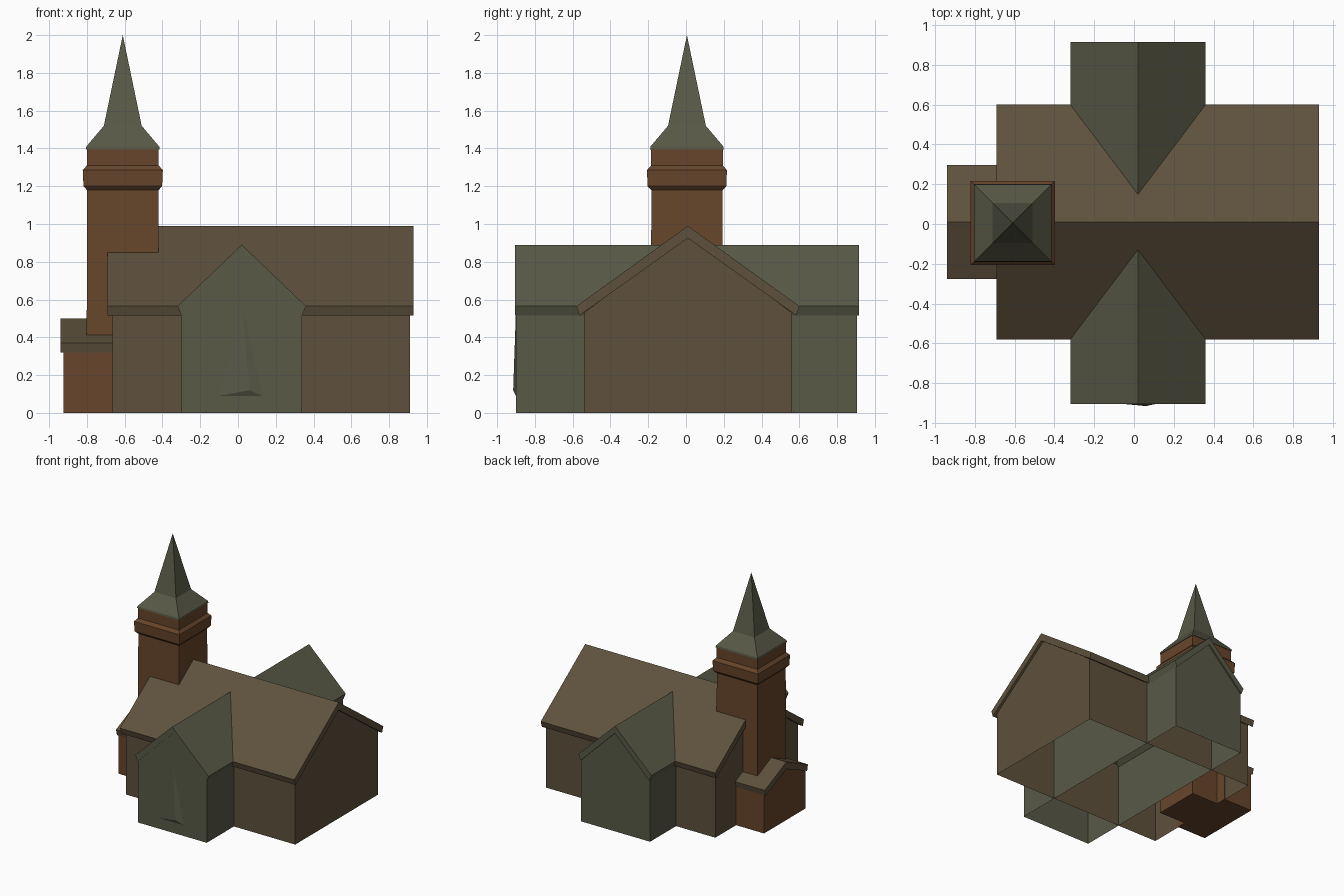
import bpy, bmesh

if "Cube" in bpy.data.objects:
    bpy.data.objects.remove(bpy.data.objects["Cube"])


def material(name, rgb):
    m = bpy.data.materials.new(name)
    m.diffuse_color = (*rgb, 1)
    m.use_nodes = True
    m.node_tree.nodes["Principled BSDF"].inputs["Base Color"].default_value = m.diffuse_color
    return m


brown = material("brown", (0.135, 0.060, 0.024))
green = material("grey_green", (0.098, 0.100, 0.062))
mixed = material("olive_brown", (0.112, 0.082, 0.046))


def finish(bm, name, mat):
    bmesh.ops.recalc_face_normals(bm, faces=bm.faces)
    me = bpy.data.meshes.new(name)
    bm.to_mesh(me)
    bm.free()
    ob = bpy.data.objects.new(name, me)
    ob.data.materials.append(mat)
    bpy.context.collection.objects.link(ob)
    return ob


def prism(name, profile, axis, start, end, mat, floor=True):
    """Extrude a (side, z) profile along x or y; floor=False leaves the last edge open."""
    bm = bmesh.new()
    rings = []
    for d in (start, end):
        rings.append([bm.verts.new((d, a, z) if axis == "x" else (a, d, z))
                      for a, z in profile])
    n = len(profile)
    for i in range(n if floor else n - 1):
        j = (i + 1) % n
        bm.faces.new((rings[0][i], rings[0][j], rings[1][j], rings[1][i]))
    for r in rings:
        bm.faces.new(r)
    return finish(bm, name, mat)


def house(c, half, eave, peak):
    return [(c - half, 0), (c - half, eave), (c, peak), (c + half, eave), (c + half, 0)]


def gable_roof(c, half, eave, peak, thick, inset):
    return [(c - half, eave), (c, peak), (c + half, eave),
            (c + half - inset, eave - 0.05), (c, peak - thick), (c - half + inset, eave - 0.05)]


def stack(name, cx, cy, levels, mat, tip=None):
    """Square rings at (half width, z), with an optional point on top."""
    bm = bmesh.new()
    rings = [[bm.verts.new((cx + sx * h, cy + sy * h, z))
              for sx, sy in ((-1, -1), (1, -1), (1, 1), (-1, 1))] for h, z in levels]
    for lo, hi in zip(rings, rings[1:]):
        for i in range(4):
            j = (i + 1) % 4
            bm.faces.new((lo[i], lo[j], hi[j], hi[i]))
    bm.faces.new(rings[0])
    if tip is None:
        bm.faces.new(rings[-1])
    else:
        t = bm.verts.new((cx, cy, tip))
        for i in range(4):
            bm.faces.new((rings[-1][i], rings[-1][(i + 1) % 4], t))
    return finish(bm, name, mat)


# Long nave and crossing transept: shells open underneath
prism("nave_walls", house(0.01, 0.55, 0.53, 0.94), "x", -0.665, 0.91, mixed, floor=False)
prism("transept_walls", house(0.02, 0.32, 0.54, 0.85), "y", -0.90, 0.905, green, floor=False)

# Overhanging gable roofs
prism("nave_roof", gable_roof(0.01, 0.59, 0.565, 0.99, 0.065, 0.015), "x", -0.69, 0.93, mixed)
prism("transept_roof", gable_roof(0.02, 0.34, 0.565, 0.89, 0.06, 0.02), "y", -0.905, 0.915, green)

# Entrance porch
prism("porch_walls", house(0.01, 0.275, 0.33, 0.46), "x", -0.925, -0.66, brown)
prism("porch_roof", gable_roof(0.01, 0.287, 0.37, 0.50, 0.06, 0.012), "x", -0.94, -0.66, mixed)

# Tower, flared belfry cornice and spire
TX, TY = -0.61, 0.005
stack("tower", TX, TY, [(0.193, 0), (0.188, 1.20)], brown)
stack("belfry", TX, TY, [(0.19, 1.18), (0.208, 1.20), (0.212, 1.285), (0.19, 1.31),
                         (0.19, 1.40)], brown)
stack("spire", TX, TY, [(0.195, 1.395), (0.193, 1.41), (0.10, 1.52)], green, tip=2.0)

# Shallow pointed relief on the front gable
bm = bmesh.new()
base = [bm.verts.new(p) for p in ((-0.10, -0.90, 0.09), (0.13, -0.90, 0.09), (0.025, -0.90, 0.55))]
peak = bm.verts.new((0.06, -0.915, 0.12))
bm.faces.new(base)
for i in range(3):
    bm.faces.new((base[i], base[(i + 1) % 3], peak))
finish(bm, "front_relief", green)
